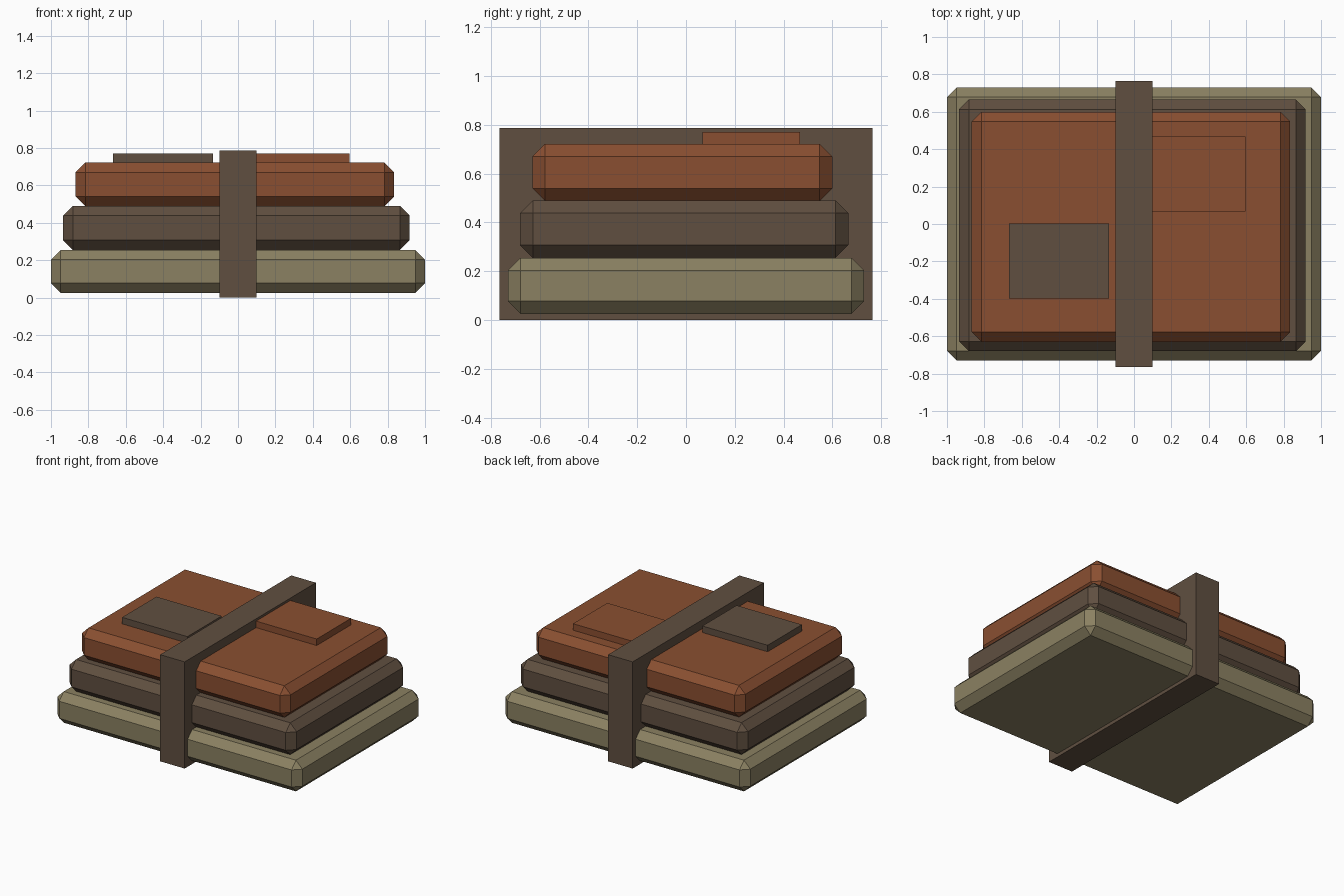
import bpy
import bmesh

if "Cube" in bpy.data.objects:
    bpy.data.objects.remove(bpy.data.objects["Cube"])


def material(name, rgb):
    """Flat colour from 0-255 display values."""
    mat = bpy.data.materials.new(name)
    linear = [((c / 255 + 0.055) / 1.055) ** 2.4 for c in rgb]
    mat.diffuse_color = (*linear, 1)
    mat.use_nodes = True
    mat.node_tree.nodes["Principled BSDF"].inputs["Base Color"].default_value = mat.diffuse_color
    return mat


rust = material("rust cloth", (138, 79, 49))
brown = material("dark brown cloth", (96, 79, 64))
olive = material("olive cloth", (139, 129, 98))


def box(name, x, y, z, mat, chamfer=0):
    """Box between (min, max) pairs, optionally with chamfered edges."""
    bm = bmesh.new()
    bmesh.ops.create_cube(bm, size=1)
    for v in bm.verts:
        for axis, (low, high) in enumerate((x, y, z)):
            v.co[axis] = high if v.co[axis] > 0 else low
    if chamfer:
        bmesh.ops.bevel(bm, geom=bm.edges[:], offset=chamfer, segments=1,
                        affect='EDGES', profile=0.5)
    mesh = bpy.data.meshes.new(name)
    bm.to_mesh(mesh)
    bm.free()
    mesh.materials.append(mat)
    obj = bpy.data.objects.new(name, mesh)
    bpy.context.collection.objects.link(obj)
    return obj


# Stack of folded blankets, smaller toward the top
box("bottom_blanket", (-1, 1), (-0.73, 0.73), (0.025, 0.255), olive, 0.052)
box("middle_blanket", (-0.935, 0.918), (-0.68, 0.665), (0.255, 0.49), brown, 0.052)
box("top_blanket", (-0.868, 0.835), (-0.63, 0.6), (0.488, 0.722), rust, 0.052)

# Strap around the whole bundle
box("strap", (-0.1, 0.1), (-0.765, 0.765), (0, 0.787), brown)

# Patches lying on the top blanket
box("dark_patch", (-0.668, -0.135), (-0.397, 0.002), (0.715, 0.77), brown)
box("rust_patch", (0.06, 0.595), (0.068, 0.468), (0.715, 0.77), rust)
